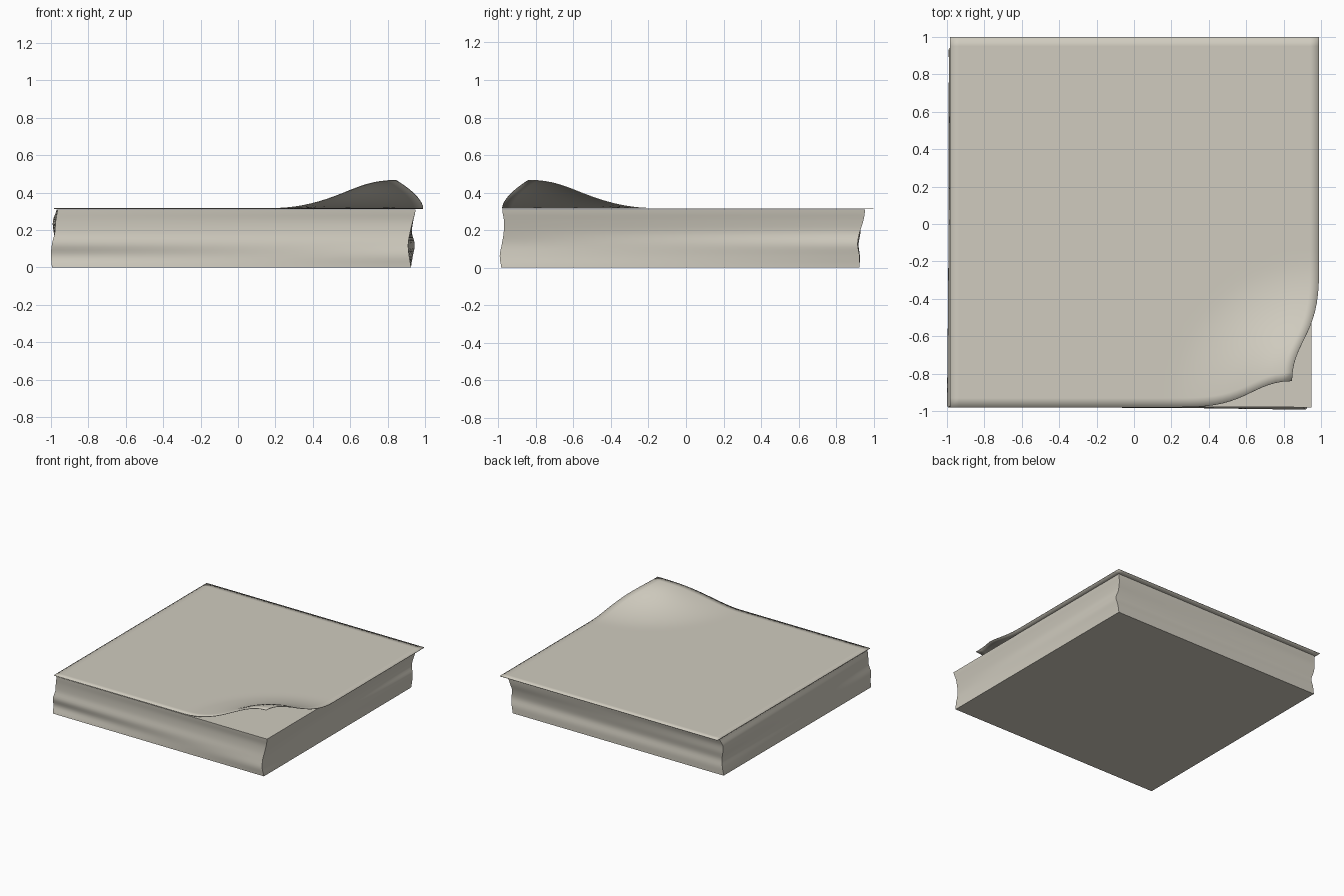
import bpy
import bmesh
import math
from mathutils import Vector

cube = bpy.data.objects.get("Cube")
if cube:
    bpy.data.objects.remove(cube, do_unlink=True)

paper = bpy.data.materials.new("warm off-white paper")
paper.use_nodes = True
colour = (0.63, 0.60, 0.52, 1)
paper.diffuse_color = colour
bsdf = paper.node_tree.nodes["Principled BSDF"]
bsdf.inputs["Base Color"].default_value = colour
bsdf.inputs["Roughness"].default_value = 0.8


def make_object(name, bm, angle):
    bmesh.ops.recalc_face_normals(bm, faces=bm.faces)
    mesh = bpy.data.meshes.new(name)
    bm.to_mesh(mesh)
    bm.free()
    mesh.materials.append(paper)
    obj = bpy.data.objects.new(name, mesh)
    bpy.context.collection.objects.link(obj)
    bpy.ops.object.select_all(action="DESELECT")
    obj.select_set(True)
    bpy.context.view_layer.objects.active = obj
    bpy.ops.object.shade_smooth_by_angle(angle=math.radians(angle))
    return obj


def spline(values, t):
    """Smooth interpolation through evenly spaced values, t from 0 to 1."""
    last = len(values) - 1
    i = min(int(t * last), last - 1)
    f = t * last - i
    a, b = values[max(i - 1, 0)], values[i]
    c, d = values[i + 1], values[min(i + 2, last)]
    return b + 0.5 * f * (c - a + f * (2 * a - 5 * b + 4 * c - d
                                       + f * (3 * (b - c) + d - a)))


# Stack of sheets: uneven edges, each corner has its own outline from bottom to top
HEIGHT = 0.31
corners = [
    # front left
    ([-0.995, -1.0, -0.995, -0.98, -0.975, -0.965],
     [-0.98, -0.965, -0.98, -0.97, -0.97, -0.975]),
    # front right
    ([0.925, 0.915, 0.91, 0.92, 0.935, 0.95],
     [-0.985, -0.993, -0.982, -0.972, -0.97, -0.98]),
    # back right
    ([0.925, 0.935, 0.945, 0.93, 0.937, 0.95],
     [0.925, 0.925, 0.915, 0.925, 0.945, 0.955]),
    # back left
    ([-0.99, -0.98, -0.97, -0.985, -0.99, -0.97],
     [0.925, 0.927, 0.92, 0.93, 0.935, 0.955]),
]
LAYERS, STEPS = 20, 16
bm = bmesh.new()
rings = []
for layer in range(LAYERS + 1):
    t = layer / LAYERS
    points = [Vector((spline(xs, t), spline(ys, t), t * HEIGHT)) for xs, ys in corners]
    ring = []
    for k in range(4):
        for s in range(STEPS):
            ring.append(bm.verts.new(points[k].lerp(points[(k + 1) % 4], s / STEPS)))
    rings.append(ring)
for low, high in zip(rings, rings[1:]):
    for i in range(len(low)):
        j = (i + 1) % len(low)
        bm.faces.new((low[i], low[j], high[j], high[i]))
bm.faces.new(rings[0])
bm.faces.new(rings[-1])
make_object("paper_stack", bm, 50)

# Top sheet: a flat sheet whose front left corner curls up and inward
tip = Vector((0.99, -0.98))
REACH = 0.8
bm = bmesh.new()
bmesh.ops.create_grid(bm, x_segments=40, y_segments=40, size=1)
for v in bm.verts:
    v.co.x = 0.0025 + v.co.x * 0.9875
    v.co.y = 0.01 + v.co.y * 0.99
    v.co.z = HEIGHT + 0.006
    near = max(0, 1 - (v.co.xy - tip).length / REACH)
    lift = near * near * (3 - 2 * near)
    v.co += Vector((-0.145 * lift ** 1.7, 0.14 * lift ** 1.7, 0.15 * lift))
sheet = make_object("top_sheet", bm, 50)
thick = sheet.modifiers.new("thickness", "SOLIDIFY")
thick.thickness = 0.004
thick.offset = 0
